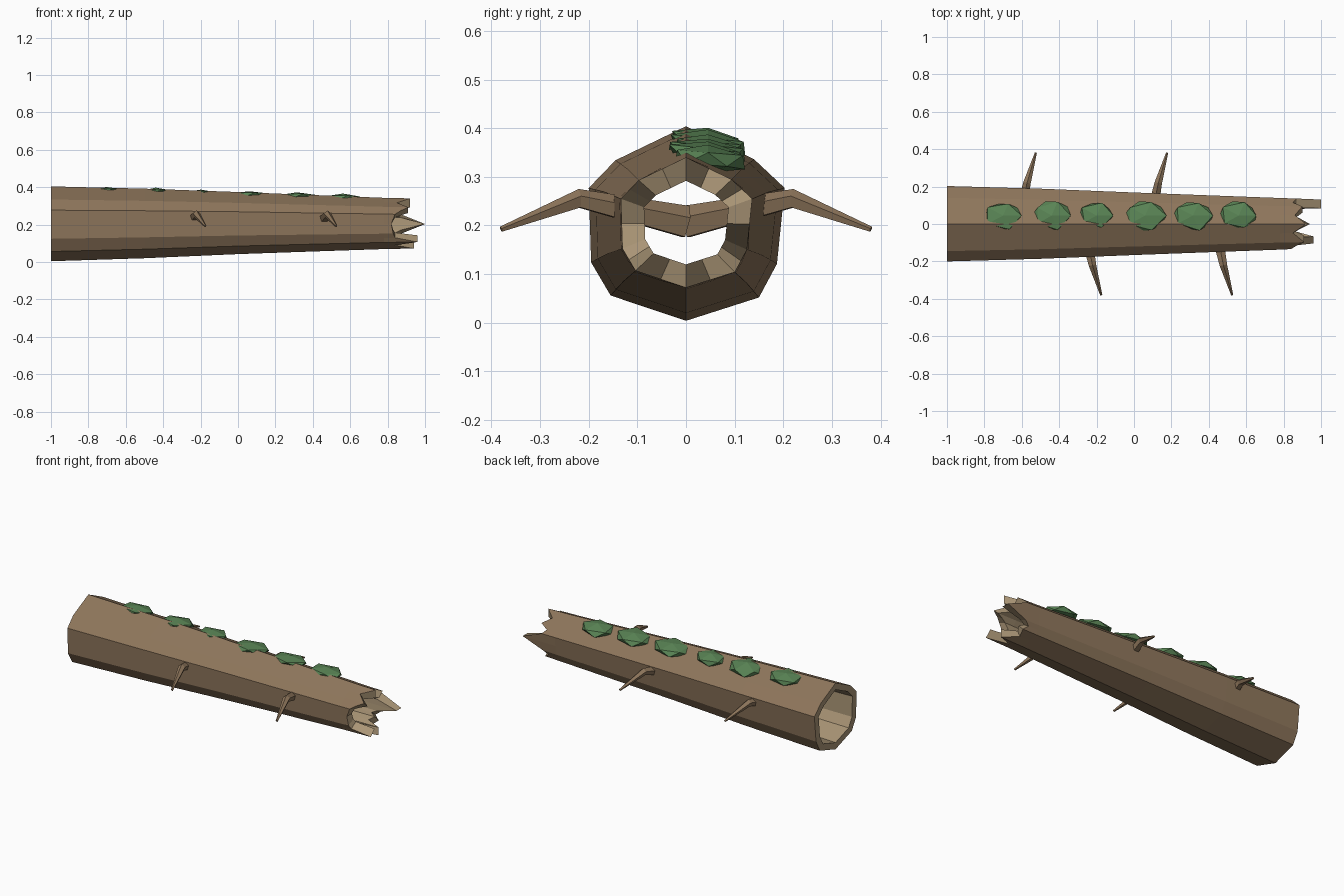
import bpy, bmesh, math, random
from mathutils import Vector

if "Cube" in bpy.data.objects:
    bpy.data.objects.remove(bpy.data.objects["Cube"])

random.seed(4)


def material(name, rgb):
    m = bpy.data.materials.new(name)
    m.diffuse_color = (*rgb, 1)
    m.use_nodes = True
    m.node_tree.nodes["Principled BSDF"].inputs["Base Color"].default_value = m.diffuse_color
    return m


BARK = material("bark", (0.27, 0.18, 0.105))
WOOD = material("cut_wood", (0.40, 0.30, 0.18))
MOSS = material("moss", (0.10, 0.23, 0.09))


def finish(bm, name, *mats):
    bmesh.ops.recalc_face_normals(bm, faces=bm.faces)
    me = bpy.data.meshes.new(name)
    bm.to_mesh(me)
    bm.free()
    for m in mats:
        me.materials.append(m)
    ob = bpy.data.objects.new(name, me)
    bpy.context.collection.objects.link(ob)
    return ob


def bridge(bm, a, b, mat=0):
    n = len(a)
    for i in range(n):
        j = (i + 1) % n
        bm.faces.new((a[i], a[j], b[j], b[i])).material_index = mat


# Log cross-section: ten corners (y, z from axis), starting at the top, front side first
corners = [(0, .20), (-.145, .13), (-.2, .073), (-.195, -.08), (-.155, -.148),
           (0, -.20), (.15, -.152), (.187, -.083), (.203, .073), (.14, .132)]
profile = []
for i, (y, z) in enumerate(corners):
    y2, z2 = corners[(i + 1) % 10]
    profile += [(y, z), ((y + y2) / 2, (z + z2) / 2)]

# Splintered end: x reach of each corner and edge midpoint
tips = [.92, .85, .91, .87, .84, .82, .83, .84, .96, .84,
        .94, .85, .87, .84, .87, 1.0, .87, .85, .90, .86]

# x, outer scale, axis height, inner scale
stations = [(-1, 1, .204, .80), (-.5, .93, .206, .73), (0, .83, .208, .63),
            (.4, .755, .207, .53), (.78, .685, .206, .44)]


def ring(bm, xs, s, cz):
    return [bm.verts.new((x, y * s, cz + z * s)) for x, (y, z) in zip(xs, profile)]


# Hollow log
bm = bmesh.new()
outer = [ring(bm, [x] * 20, s, cz) for x, s, cz, _ in stations]
inner = [ring(bm, [x] * 20, s, cz) for x, _, cz, s in stations]
outer.append(ring(bm, tips, .67, .206))
inner.append(ring(bm, tips, .43, .206))
for k in range(len(outer) - 1):
    bridge(bm, outer[k], outer[k + 1])
    bridge(bm, inner[k], inner[k + 1], 1)
bridge(bm, outer[0], inner[0], 1)
bridge(bm, outer[-1], inner[-1], 1)
finish(bm, "hollow_log", BARK, WOOD)


# Bent side branches, rooted at the log axis
def branch(name, x, side):
    path = [(Vector((x - .045, 0, .205)), .036), (Vector((x, side * .22, .254)), .021),
            (Vector((x + .047, side * .38, .192)), .006)]
    bm = bmesh.new()
    rings = []
    for k, (p, r) in enumerate(path):
        d = (path[min(k + 1, 2)][0] - path[max(k - 1, 0)][0]).normalized()
        u = d.cross(Vector((0, 0, 1))).normalized()
        v = u.cross(d)
        rings.append([bm.verts.new(p + r * (math.cos(t) * u + math.sin(t) * v))
                      for t in (math.tau * (i + .25) / 5 for i in range(5))])
    for k in range(2):
        bridge(bm, rings[k], rings[k + 1])
    bm.faces.new(rings[0])
    bm.faces.new(rings[2])
    finish(bm, name, BARK)


for i, (x, side) in enumerate([(-.222, -1), (.478, -1), (-.572, 1), (.13, 1)]):
    branch(f"branch_{i + 1}", x, side)

# Moss clumps along the top
for i, (x, rx, ry) in enumerate([(-.70, .11, .08), (-.44, .11, .085), (-.20, .10, .075),
                                 (.06, .12, .09), (.315, .118, .085), (.56, .112, .083)]):
    bm = bmesh.new()
    bmesh.ops.create_icosphere(bm, subdivisions=1, radius=1)
    for v in bm.verts:
        v.co *= random.uniform(.88, 1.1)
        v.co = Vector((x + v.co.x * rx, .045 + v.co.y * ry,
                       .353 - .028 * x + v.co.z * .03 - v.co.y * .008))
    finish(bm, f"moss_{i + 1}", MOSS)
